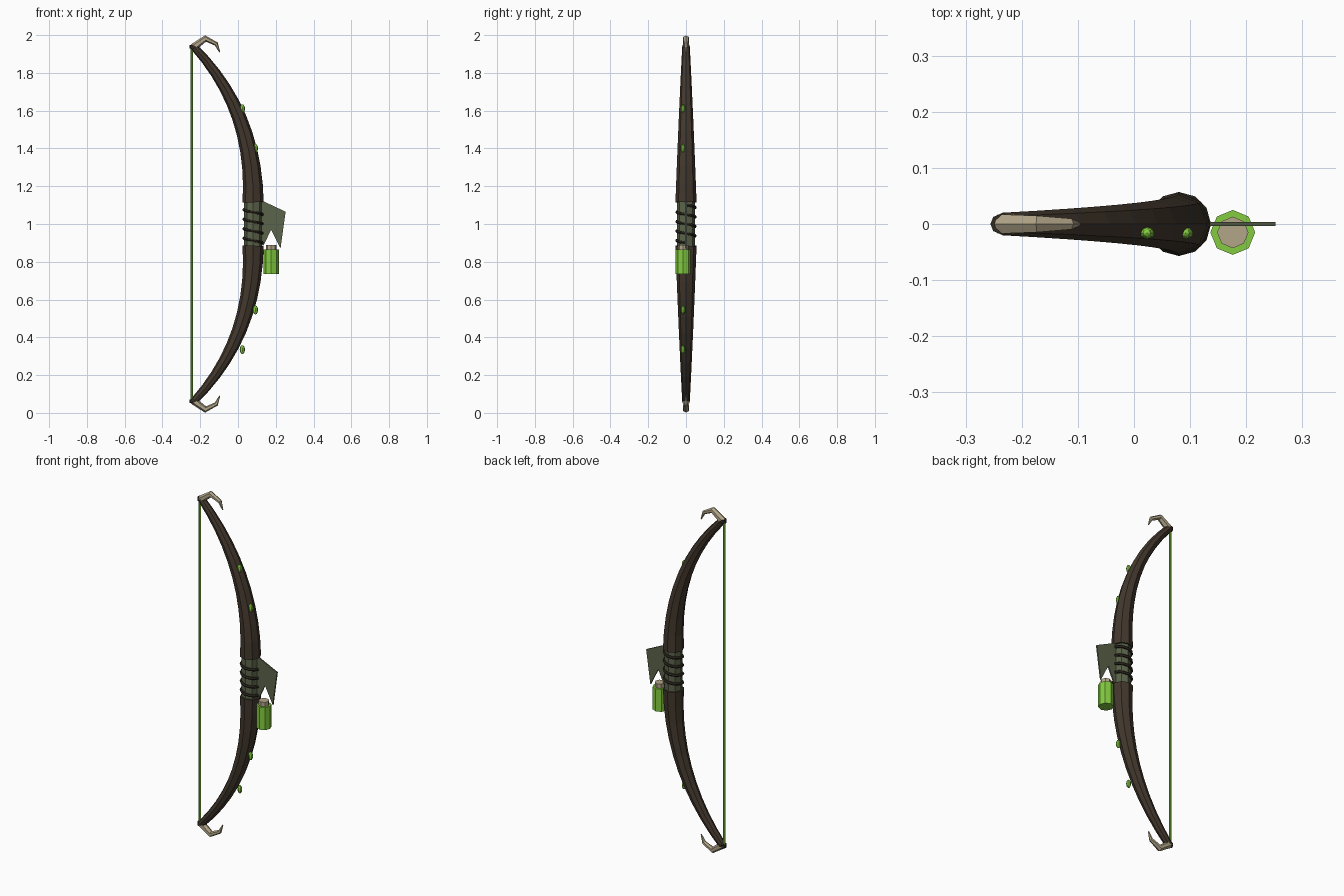
import bpy, bmesh, math
from mathutils import Vector

if "Cube" in bpy.data.objects:
    bpy.data.objects.remove(bpy.data.objects["Cube"])


def mat(name, rgb):
    m = bpy.data.materials.new(name)
    m.diffuse_color = (*rgb, 1)
    m.use_nodes = True
    m.node_tree.nodes["Principled BSDF"].inputs["Base Color"].default_value = m.diffuse_color
    return m


WOOD = mat("dark_wood", (0.055, 0.039, 0.026))
WRAP = mat("dark_leather", (0.030, 0.024, 0.016))
OLIVE = mat("olive_cloth", (0.105, 0.125, 0.068))
GREEN = mat("bright_green", (0.23, 0.60, 0.05))
BONE = mat("bone", (0.45, 0.38, 0.25))


def finish(name, bm, material):
    bmesh.ops.recalc_face_normals(bm, faces=bm.faces)
    me = bpy.data.meshes.new(name)
    bm.to_mesh(me)
    bm.free()
    me.materials.append(material)
    ob = bpy.data.objects.new(name, me)
    bpy.context.collection.objects.link(ob)
    return ob


def sweep(name, pts, radii, sides, material, up=(0, 1, 0), turn=0.0, flat=1.0):
    """Tapered tube along a path; 'up' fixes one cross-section axis."""
    bm = bmesh.new()
    pts = [Vector(p) for p in pts]
    rings = []
    for i, p in enumerate(pts):
        d = (pts[min(i + 1, len(pts) - 1)] - pts[max(i - 1, 0)]).normalized()
        a = Vector(up).cross(d).normalized()
        b = d.cross(a)
        rings.append([])
        for k in range(sides):
            t = math.tau * k / sides + turn
            rings[-1].append(bm.verts.new(
                p + radii[i] * (a * math.cos(t) + b * math.sin(t) * flat)))
    for r, s in zip(rings, rings[1:]):
        for k in range(sides):
            n = (k + 1) % sides
            bm.faces.new((r[k], r[n], s[n], s[k]))
    bm.faces.new(rings[0])
    bm.faces.new(rings[-1])
    return finish(name, bm, material)


def rod(name, x, y, z0, z1, r, sides, material):
    return sweep(name, [(x, y, z0), (x, y, z1)], [r, r], sides, material)


# limbs and bone hooks, mirrored about the grip centre at z = 1
A, B, C = Vector((0.08, 0, 1.115)), Vector((0.09, 0, 1.60)), Vector((-0.235, 0, 1.94))
N = 10
curve = [A * (1 - t) ** 2 + B * 2 * t * (1 - t) + C * t * t
         for t in (i / N for i in range(N + 1))]
hook = [(-0.237, 0, 1.935), (-0.172, 0, 1.982), (-0.115, 0, 1.953), (-0.097, 0, 1.91)]
for side, s in (("upper", 1), ("lower", -1)):
    def flip(pts):
        return [(p[0], p[1], 1 + s * (p[2] - 1)) for p in pts]
    sweep(side + "_limb", flip(curve), [0.056 - 0.036 * i / N for i in range(N + 1)],
          8, WOOD)
    sweep(side + "_hook", flip(hook), [0.020, 0.017, 0.011, 0.003], 6, BONE)
    # string loop around each tip
    rod(side + "_nock", -0.238, 0, *sorted((1 + s * 0.928, 1 + s * 0.948)), 0.018, 8, WRAP)

# grip with spiral leather wrap
rod("grip", 0.08, 0, 0.88, 1.12, 0.047, 8, OLIVE)
turns, steps = 4, 12
helix = []
for i in range(turns * steps + 1):
    t = math.tau * i / steps
    helix.append((0.08 + 0.049 * math.cos(t), 0.049 * math.sin(-t),
                  0.90 + 0.20 * i / (turns * steps)))
sweep("grip_wrap", helix, [0.008] * len(helix), 6, WRAP, up=(0, 0, 1))

# string
rod("bow_string", -0.244, 0, 0.06, 1.94, 0.007, 6, GREEN)

# flat notched cloth fin
bm = bmesh.new()
outline = [(0.11, 1.13), (0.135, 1.12), (0.252, 1.065), (0.225, 0.87),
           (0.175, 0.97), (0.135, 0.885), (0.11, 0.90)]
face = bm.faces.new([bm.verts.new((x, -0.004, z)) for x, z in outline])
ext = bmesh.ops.extrude_face_region(bm, geom=[face])
bmesh.ops.translate(bm, vec=(0, 0.008, 0),
                    verts=[v for v in ext["geom"] if isinstance(v, bmesh.types.BMVert)])
finish("cloth_fin", bm, OLIVE)

# vial and cork
rod("vial", 0.176, -0.015, 0.735, 0.865, 0.040, 8, GREEN)
rod("vial_cork", 0.176, -0.015, 0.86, 0.89, 0.028, 8, BONE)

# green studs on the outer edge
for i, (x, z) in enumerate(((0.023, 1.61), (0.092, 1.40), (0.092, 0.545), (0.023, 0.335))):
    bm = bmesh.new()
    bmesh.ops.create_uvsphere(bm, u_segments=8, v_segments=6, radius=1)
    bmesh.ops.scale(bm, vec=(0.014, 0.011, 0.024), verts=bm.verts)
    bmesh.ops.translate(bm, vec=(x, -0.016, z), verts=bm.verts)
    finish("stud_%d" % (i + 1), bm, GREEN)
